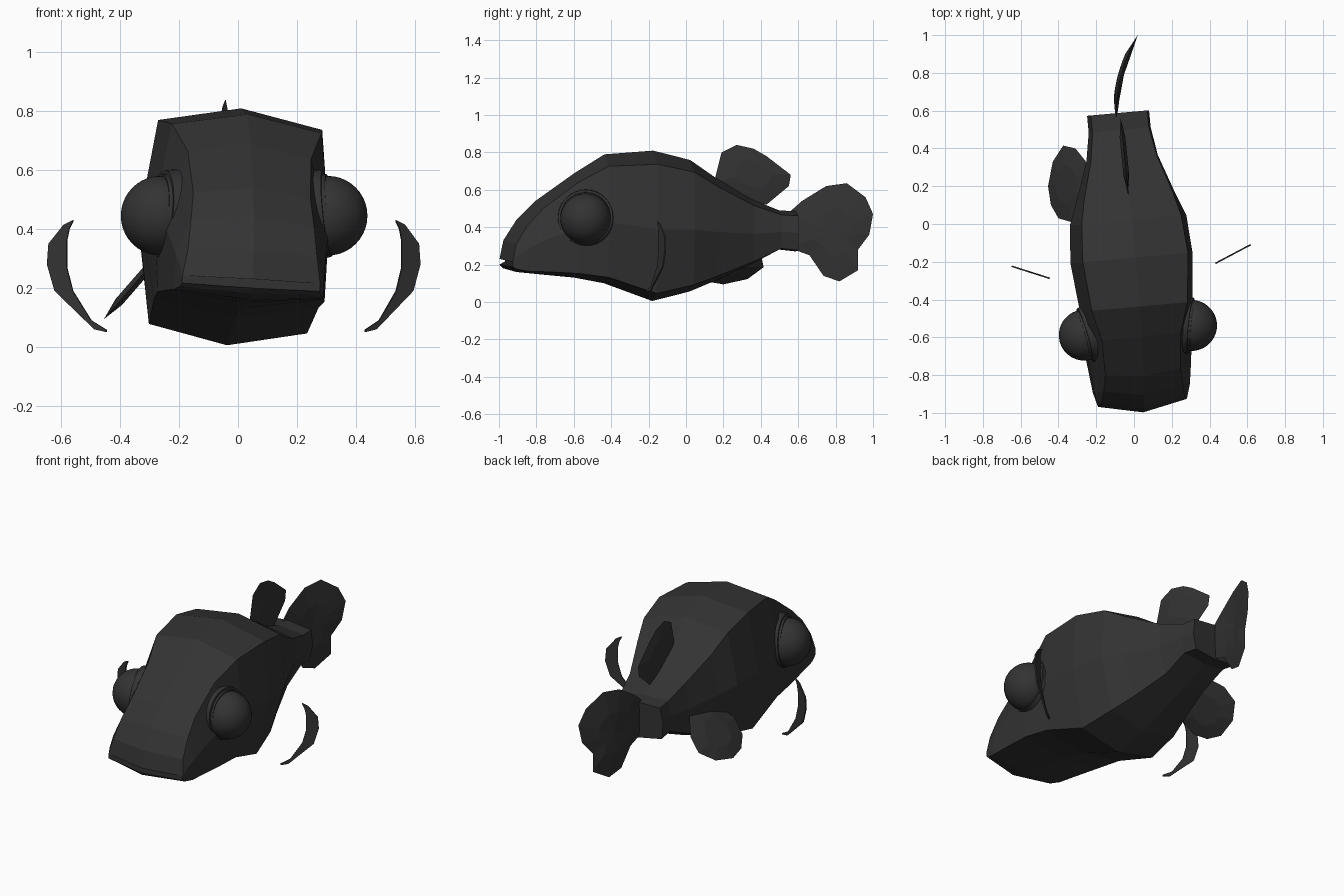
import bpy
import bmesh
import math
from mathutils import Matrix, Vector

default_cube = bpy.data.objects.get("Cube")
if default_cube:
    bpy.data.objects.remove(default_cube, do_unlink=True)

# One dark colour for the whole fish
charcoal = bpy.data.materials.new("charcoal")
charcoal.use_nodes = True
colour = (0.033, 0.033, 0.033, 1.0)
charcoal.diffuse_color = colour
shader = charcoal.node_tree.nodes["Principled BSDF"]
shader.inputs["Base Color"].default_value = colour

# The swimming pose turns the fish a little; the trunk also leans
turn = Matrix.Translation((-0.03, 0, 0)) @ Matrix.Rotation(0.09, 4, "Z")
pivot = Matrix.Translation((0, 0, 0.4))
lean = turn @ pivot @ Matrix.Rotation(0.06, 4, "Y") @ pivot.inverted()


def make_object(name, bm, matrix, smooth=False):
    """Turn a bmesh into a named, coloured object."""
    bmesh.ops.transform(bm, matrix=matrix, verts=bm.verts)
    bmesh.ops.recalc_face_normals(bm, faces=bm.faces)
    for face in bm.faces:
        face.smooth = smooth
    mesh = bpy.data.meshes.new(name)
    bm.to_mesh(mesh)
    bm.free()
    mesh.materials.append(charcoal)
    obj = bpy.data.objects.new(name, mesh)
    bpy.context.collection.objects.link(obj)
    return obj


def lens_fin(name, outline, place, thickness, normal):
    """Fin with a sharp rim that swells towards its middle."""
    bm = bmesh.new()
    count = len(outline)
    middle = (sum(p[0] for p in outline) / count, sum(p[1] for p in outline) / count)
    rim = [bm.verts.new(place(*p)) for p in outline]
    for side in (-1, 1):
        swell = Vector(normal) * side * thickness / 2
        inner = []
        for u, v in outline:
            point = (middle[0] + (u - middle[0]) * 0.5, middle[1] + (v - middle[1]) * 0.5)
            inner.append(bm.verts.new(Vector(place(*point)) + swell))
        hub = bm.verts.new(Vector(place(*middle)) + swell)
        for i in range(count):
            j = (i + 1) % count
            bm.faces.new((rim[i], rim[j], inner[j], inner[i]))
            bm.faces.new((inner[i], inner[j], hub))
    return make_object(name, bm, Matrix.Identity(4))


# Trunk stations: y, ridge z, belly z, half widths at top corner, flank, lower corner
stations = [
    (-1.0, 0.23, 0.20, 0.235, 0.235, 0.235),
    (-0.98, 0.33, 0.18, 0.22, 0.24, 0.24),
    (-0.91, 0.44, 0.16, 0.21, 0.255, 0.255),
    (-0.81, 0.54, 0.15, 0.2, 0.265, 0.265),
    (-0.6, 0.69, 0.13, 0.21, 0.285, 0.285),
    (-0.44, 0.79, 0.1, 0.255, 0.3, 0.28),
    (-0.18, 0.81, 0.005, 0.28, 0.325, 0.27),
    (0.02, 0.76, 0.055, 0.265, 0.31, 0.24),
    (0.15, 0.67, 0.11, 0.235, 0.26, 0.2),
    (0.35, 0.55, 0.2, 0.175, 0.19, 0.15),
    (0.5, 0.49, 0.28, 0.15, 0.165, 0.15),
    (0.59, 0.485, 0.27, 0.15, 0.165, 0.15),
]
bm = bmesh.new()
rings = []
for y, ridge, belly, top_w, flank_w, low_w in stations:
    height = ridge - belly
    side_y = y + 0.05 * max(0, -y - 0.6) / 0.4
    half = [
        (top_w, ridge - 0.07 * height),
        (flank_w, belly + 0.5 * height),
        (low_w, belly + 0.07 * height),
    ]
    ring = [(0, y, ridge)]
    ring += [(x, side_y, z) for x, z in half]
    ring += [(0, y, belly)]
    ring += [(-x, side_y, z) for x, z in reversed(half)]
    rings.append([bm.verts.new(p) for p in ring])
for a, b in zip(rings, rings[1:]):
    for i in range(len(a)):
        j = (i + 1) % len(a)
        bm.faces.new((a[i], a[j], b[j], b[i]))
bm.faces.new(rings[0])
bm.faces.new(rings[-1])
make_object("body", bm, lean)

# Bulging eyes in shallow sockets
for side, label in ((1, "left"), (-1, "right")):
    bm = bmesh.new()
    bmesh.ops.create_uvsphere(bm, u_segments=32, v_segments=20, radius=0.135)
    seat = turn @ Matrix.Translation((side * 0.285, -0.565, 0.445))
    make_object(label + "_eye", bm, seat, smooth=True)

    bm = bmesh.new()
    bmesh.ops.create_cone(bm, cap_ends=True, segments=32, radius1=0.16,
                          radius2=0.145, depth=0.08)
    caps = [e for e in bm.edges if e.calc_length() < 0.06 and e.verts[0].co.z > 0]
    bmesh.ops.bevel(bm, geom=caps, offset=0.012, segments=2, affect="EDGES")
    facing = Matrix.Rotation(side * math.radians(-11), 4, "Z")
    facing = facing @ Matrix.Rotation(side * math.radians(84), 4, "Y")
    seat = turn @ Matrix.Translation((side * 0.255, -0.56, 0.45)) @ facing
    socket = make_object(label + "_eye_socket", bm, seat)
    bpy.ops.object.select_all(action="DESELECT")
    socket.select_set(True)
    bpy.context.view_layer.objects.active = socket
    bpy.ops.object.shade_smooth_by_angle(angle=math.radians(40))

# Crescent side fins, floating off the flanks: x and z of outer and inner edge
crescent = [
    (0.55, 0.43, 0.55, 0.425),
    (0.58, 0.415, 0.562, 0.4),
    (0.63, 0.35, 0.57, 0.36),
    (0.635, 0.28, 0.57, 0.27),
    (0.61, 0.19, 0.55, 0.19),
    (0.48, 0.06, 0.49, 0.09),
    (0.44, 0.05, 0.44, 0.058),
]
for side, label in ((1, "left"), (-1, "right")):
    bm = bmesh.new()
    pairs = []
    for ox, oz, ix, iz in crescent:
        pairs.append([bm.verts.new((side * x, -0.245 + 0.42 * (x - 0.45), z))
                      for x, z in ((ox, oz), (ix, iz))])
    for (a, b), (c, d) in zip(pairs, pairs[1:]):
        bm.faces.new((a, b, d, c))
    fin = make_object(label + "_side_fin", bm, turn)
    solid = fin.modifiers.new("thickness", "SOLIDIFY")
    solid.thickness = 0.008
    solid.offset = 0

# Back fin
back_outline = [(0.15, 0.64), (0.19, 0.8), (0.27, 0.84), (0.36, 0.82), (0.43, 0.78),
                (0.56, 0.68), (0.55, 0.62), (0.43, 0.52), (0.3, 0.55)]
lens_fin("back_fin", back_outline,
         lambda y, z: (-0.015 - 0.1 * y, y, z), 0.03, (1, 0.1, 0))

# Tail fin, curling to one side
tail_outline = [(0.53, 0.46), (0.62, 0.54), (0.75, 0.62), (0.86, 0.635), (0.96, 0.56),
                (1, 0.47), (0.98, 0.36), (0.92, 0.28), (0.92, 0.17), (0.82, 0.11),
                (0.735, 0.14), (0.66, 0.25), (0.55, 0.29)]
lens_fin("tail_fin", tail_outline,
         lambda y, z: (-0.095 + 0.72 * max(0, y - 0.6) ** 2, y, z), 0.03, (1, -0.2, 0))

# Lower fin, splayed out on the right side
lower_outline = [(-0.23, 0.3), (-0.31, 0.4), (-0.375, 0.415), (-0.43, 0.33),
                 (-0.455, 0.2), (-0.44, 0.1), (-0.4, 0.03), (-0.33, 0.01), (-0.22, 0.12)]
lens_fin("lower_fin", lower_outline,
         lambda x, y: (x, y, 0.1 + 1.15 * (x + 0.45)), 0.03, (-0.75, 0, 0.65))
